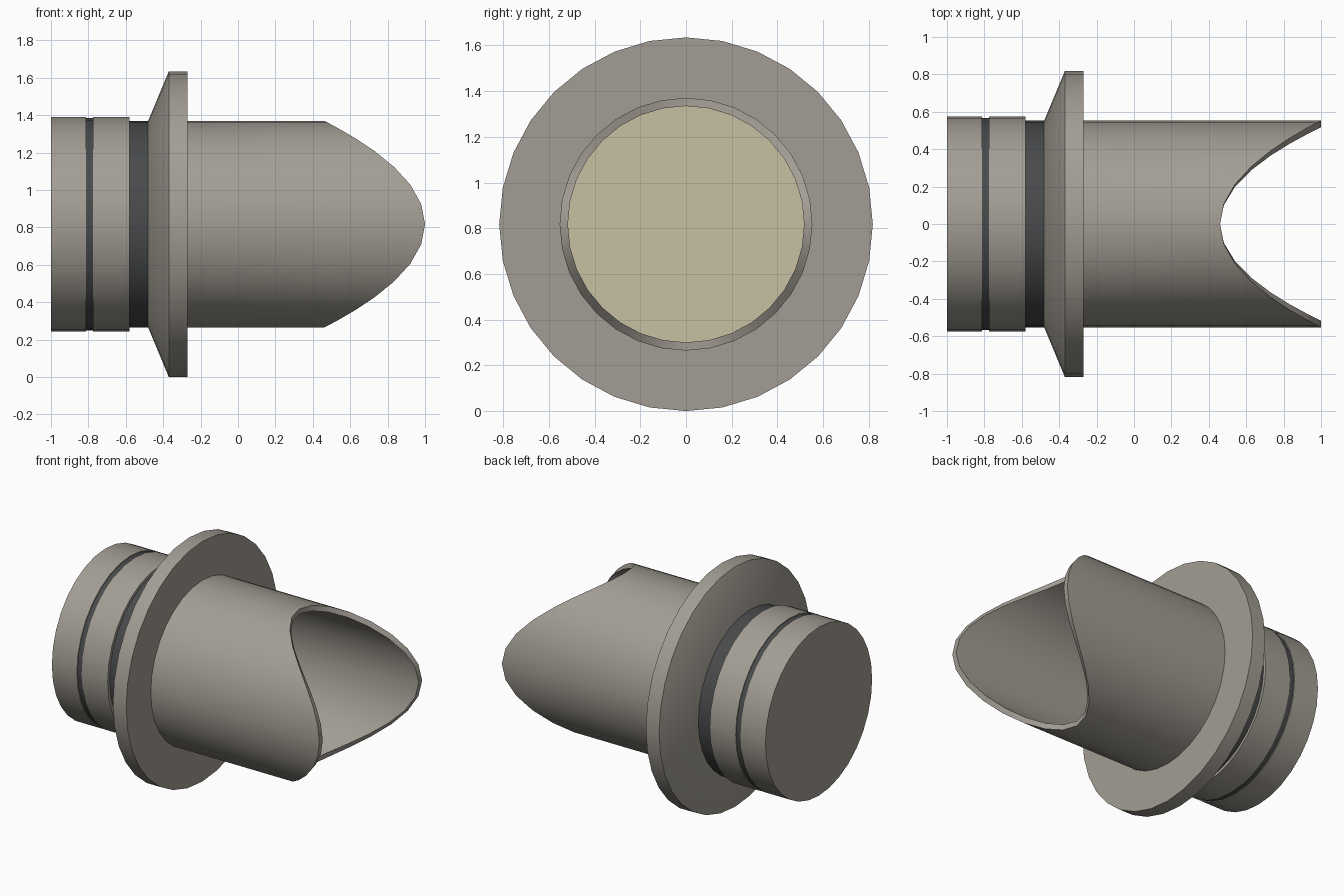
import bpy, bmesh, math

if "Cube" in bpy.data.objects:
    bpy.data.objects.remove(bpy.data.objects["Cube"])

SEG = 32
AXIS_Z = 0.8175


def material(name, rgb):
    m = bpy.data.materials.new(name)
    m.diffuse_color = (*rgb, 1.0)
    m.use_nodes = True
    m.node_tree.nodes["Principled BSDF"].inputs["Base Color"].default_value = m.diffuse_color
    return m


GREY = material("warm_grey_metal", (0.365, 0.34, 0.297))
DARK = material("dark_rubber", (0.066, 0.068, 0.070))
LENS = material("cream_lens", (0.578, 0.527, 0.366))


def lathe(name, profile, mat, closed=False, cap_start=False, cap_end=False):
    """Sweep (x, radius) points around the x axis; x may be a function of angle."""
    bm = bmesh.new()
    rings = []
    for x, r in profile:
        ring = []
        for i in range(SEG):
            a = 2 * math.pi * i / SEG
            px = x(a) if callable(x) else x
            ring.append(bm.verts.new((px, r * math.sin(a), AXIS_Z + r * math.cos(a))))
        rings.append(ring)
    pairs = list(zip(rings, rings[1:]))
    if closed:
        pairs.append((rings[-1], rings[0]))
    for a, b in pairs:
        for i in range(SEG):
            j = (i + 1) % SEG
            bm.faces.new((a[i], a[j], b[j], b[i]))
    if cap_start:
        bm.faces.new(rings[0][::-1])
    if cap_end:
        bm.faces.new(rings[-1])
    bmesh.ops.recalc_face_normals(bm, faces=bm.faces[:])
    me = bpy.data.meshes.new(name)
    bm.to_mesh(me)
    bm.free()
    me.materials.append(mat)
    ob = bpy.data.objects.new(name, me)
    bpy.context.collection.objects.link(ob)
    bpy.ops.object.select_all(action='DESELECT')
    ob.select_set(True)
    bpy.context.view_layer.objects.active = ob
    bpy.ops.object.shade_smooth_by_angle(angle=math.radians(30))
    return ob


def scallop(a):
    """Curved mouth: short at top and bottom, long at both sides."""
    return 0.73 - 0.27 * math.cos(2 * a)


# Hollow hood with scalloped mouth
lathe("hood", [(-0.30, 0.553), (scallop, 0.553), (scallop, 0.517), (-0.30, 0.517)],
      GREY, closed=True)

# Lens closing the bottom of the hood
lathe("lens", [(-0.29, 0.52), (-0.27, 0.517)], LENS, cap_start=True, cap_end=True)

# Flange with a conical back
lathe("flange", [(-0.48, 0.553), (-0.37, 0.8175), (-0.27, 0.8175), (-0.27, 0.553)],
      GREY, cap_start=True)

# Dark neck and groove filler
lathe("neck", [(-0.60, 0.553), (-0.48, 0.553)], DARK, cap_start=True, cap_end=True)
lathe("groove_band", [(-0.83, 0.568), (-0.76, 0.568)], DARK, cap_start=True, cap_end=True)

# Two rear collars separated by the groove
for name, x0, x1 in (("end_cap", -1.0, -0.812), ("collar", -0.776, -0.58)):
    lathe(name, [(x0, 0.574), (x1, 0.574)], GREY, cap_start=True, cap_end=True)
